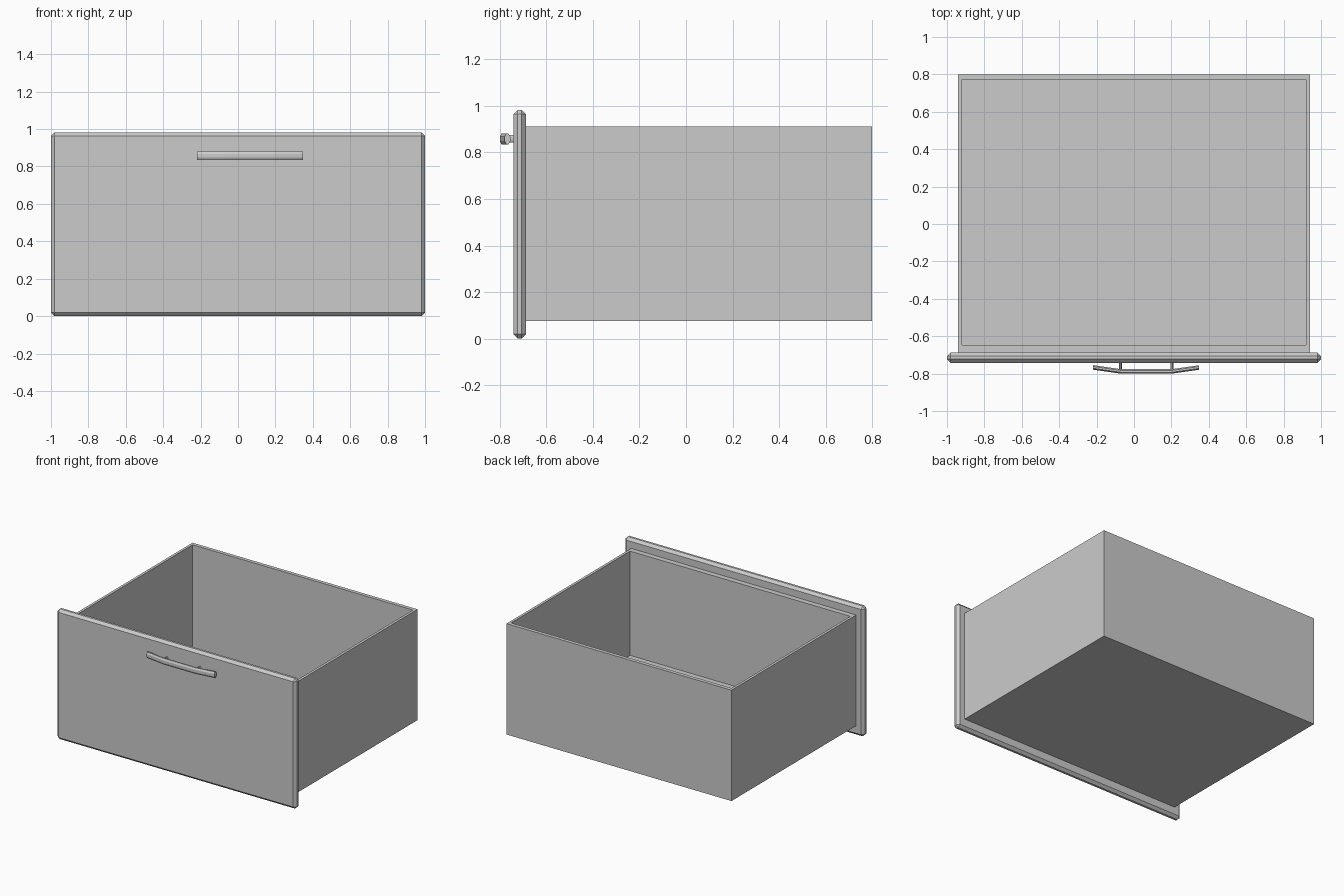
import bpy, bmesh, math
from mathutils import Vector

if "Cube" in bpy.data.objects:
    bpy.data.objects.remove(bpy.data.objects["Cube"])


def add_object(name, bm):
    bmesh.ops.recalc_face_normals(bm, faces=bm.faces[:])
    mesh = bpy.data.meshes.new(name)
    bm.to_mesh(mesh)
    bm.free()
    obj = bpy.data.objects.new(name, mesh)
    bpy.context.collection.objects.link(obj)
    return obj


def block(lo, hi):
    bm = bmesh.new()
    bmesh.ops.create_cube(bm, size=1)
    for v in bm.verts:
        v.co = Vector([l if c < 0 else h for c, l, h in zip(v.co, lo, hi)])
    return bm


def tube(name, path, side, rx, rz, sides=8):
    """Sweep an oval ring along path; side = width direction, z = height."""
    bm = bmesh.new()
    rings = []
    for p in path:
        ring = []
        for i in range(sides):
            a = math.tau * (i + 0.5) / sides
            k = 1 / math.cos(math.pi / sides)
            co = Vector(p) + Vector(side) * (rx * k * math.cos(a))
            co.z += rz * k * math.sin(a)
            ring.append(bm.verts.new(co))
        rings.append(ring)
    for r, s in zip(rings, rings[1:]):
        for i in range(sides):
            j = (i + 1) % sides
            bm.faces.new((r[i], r[j], s[j], s[i]))
    bm.faces.new(rings[0])
    bm.faces.new(rings[-1])
    return add_object(name, bm)


# Open drawer box: inset the top face and push it down to the floor
bm = block((-0.94, -0.687, 0.075), (0.94, 0.80, 0.912))
top = max(bm.faces, key=lambda f: f.calc_center_median().z)
bmesh.ops.inset_region(bm, faces=[top], thickness=0.028)
for v in top.verts:
    v.co.y = 0.772 if v.co.y > 0 else -0.647
walls = bmesh.ops.extrude_face_region(bm, geom=[top])
for v in walls["geom"]:
    if isinstance(v, bmesh.types.BMVert):
        v.co.z = 0.125
if top.is_valid:
    bm.faces.remove(top)
add_object("drawer_box", bm)

# Front panel with chamfered edges
bm = block((-1, -0.742, 0), (1, -0.687, 0.983))
bmesh.ops.bevel(bm, geom=bm.edges[:], offset=0.019, segments=1,
                profile=0.5, affect='EDGES')
add_object("front_panel", bm)

# Bent handle bar and its two posts
cx, cz = 0.065, 0.858
bar = [(cx + x, y, cz) for x, y in
       ((-0.283, -0.767), (-0.136, -0.788), (0.136, -0.788), (0.283, -0.767))]
tube("handle_bar", bar, (0, 1, 0), 0.012, 0.023)
for label, s in (("left", -1), ("right", 1)):
    x = cx + s * 0.137
    tube("handle_post_" + label, [(x, -0.785, cz), (x, -0.735, cz)],
         (1, 0, 0), 0.008, 0.016)
